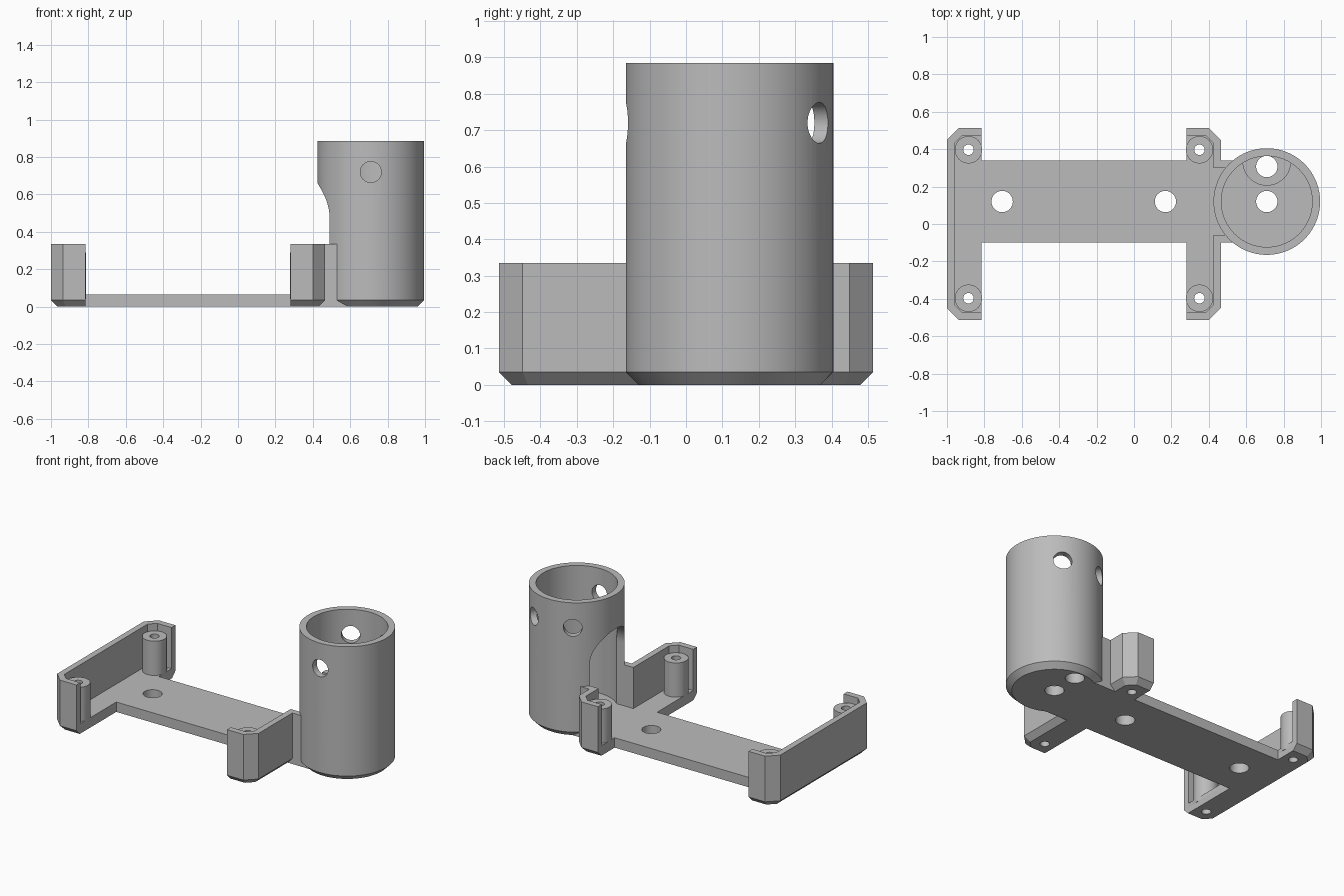
import bpy, bmesh, math
from mathutils import Matrix, Vector

cube = bpy.data.objects.get("Cube")
if cube:
    bpy.data.objects.remove(cube, do_unlink=True)

grey = bpy.data.materials.new("plain grey")
grey.use_nodes = True
grey.diffuse_color = (0.5, 0.5, 0.5, 1)
grey.node_tree.nodes["Principled BSDF"].inputs["Base Color"].default_value = (0.5, 0.5, 0.5, 1)

FLOOR, RIM, TOP = 0.065, 0.335, 0.885
CHAMFER, WALL = 0.035, 0.04
TX, TY, TR, BORE = 0.71, 0.12, 0.285, 0.243


def loft(name, rings):
    """Closed solid through matching rings of points."""
    bm = bmesh.new()
    loops = [[bm.verts.new(p) for p in ring] for ring in rings]
    n = len(loops[0])
    bm.faces.new(loops[0])
    bm.faces.new(loops[-1])
    for a, b in zip(loops, loops[1:]):
        for i in range(n):
            j = (i + 1) % n
            bm.faces.new((a[i], a[j], b[j], b[i]))
    bmesh.ops.recalc_face_normals(bm, faces=bm.faces)
    mesh = bpy.data.meshes.new(name)
    bm.to_mesh(mesh)
    bm.free()
    mesh.materials.append(grey)
    obj = bpy.data.objects.new(name, mesh)
    bpy.context.collection.objects.link(obj)
    return obj


def box(name, x0, x1, y0, y1, z0, z1):
    corners = [(x0, y0), (x1, y0), (x1, y1), (x0, y1)]
    return loft(name, [[(x, y, z) for x, y in corners] for z in (z0, z1)])


def round_solid(name, x, y, levels, n=96):
    """Upright turned solid from (radius, height) levels."""
    turn = [2 * math.pi * i / n for i in range(n)]
    return loft(name, [[(x + r * math.cos(a), y + r * math.sin(a), z) for a in turn]
                       for r, z in levels])


def side_cylinder(name, radius, length, angle, z):
    """Horizontal cylinder running outward from the tube axis."""
    obj = round_solid(name, 0, 0, [(radius, 0), (radius, length)])
    aim = Vector((math.cos(angle), math.sin(angle), 0)).to_track_quat('Z', 'Y').to_matrix().to_4x4()
    obj.data.transform(Matrix.Translation((TX, TY, z)) @ aim)
    return obj


def combine(body, tool, operation):
    tool.hide_render = True
    mod = body.modifiers.new("combine", 'BOOLEAN')
    mod.operation, mod.solver, mod.object = operation, 'EXACT', tool
    bpy.context.view_layer.objects.active = body
    bpy.ops.object.modifier_apply(modifier=mod.name)
    bpy.data.objects.remove(tool, do_unlink=True)


def arm_outline(side, inset, inner, z):
    """Cross arm outline with clipped outer corners, shrunk by inset."""
    outer, end, clip = 0.465 - inset, 0.514 - inset, 0.065 - 0.586 * inset
    half = [(inner, end), (outer - clip, end), (outer, end - clip)]
    pts = half + [(x, -y) for x, y in reversed(half)]
    return [(x if side > 0 else -0.535 - x, y, z) for x, y in pts]


# Base plate, neck, tube and the two cross arms
body = box("bracket_body", -0.9, 0.6, -0.10, 0.34, 0, FLOOR)
combine(body, box("neck", 0.44, 0.6, -0.10, 0.34, 0, RIM), 'UNION')
combine(body, round_solid("tube", TX, TY, [(TR - CHAMFER, 0), (TR, CHAMFER), (TR, TOP)]), 'UNION')
for side in (-1, 1):
    arm = loft("cross_arm", [arm_outline(side, CHAMFER, 0.28, 0),
                             arm_outline(side, 0, 0.28, CHAMFER),
                             arm_outline(side, 0, 0.28, RIM)])
    combine(body, arm, 'UNION')

# Hollow the arms, leaving thin outer walls
for side in (-1, 1):
    hollow = loft("arm_hollow", [arm_outline(side, WALL, 0.2, z) for z in (FLOOR, 0.4)])
    combine(body, hollow, 'DIFFERENCE')

# Tube bore and the arched doorway from the plate
combine(body, round_solid("bore", TX, TY, [(BORE, FLOOR), (BORE, 1)]), 'DIFFERENCE')
combine(body, box("doorway", 0.3, TX, TY - 0.18, TY + 0.18, FLOOR, 0.48), 'DIFFERENCE')
combine(body, side_cylinder("door_arch", 0.18, 0.4, math.pi, 0.48), 'DIFFERENCE')

# Low pad on the tube floor
pad = round_solid("floor_pad", TX, 0.335, [(0.13, 0.04), (0.13, 0.09)])
combine(pad, round_solid("pad_limit", TX, TY, [(0.26, 0), (0.26, 0.2)]), 'INTERSECT')
combine(body, pad, 'UNION')

# Screw standoffs in the four corners
for x in (-0.885, 0.35):
    for y in (-0.397, 0.397):
        combine(body, round_solid("standoff", x, y, [(0.073, 0.04), (0.073, 0.29)], 48), 'UNION')
        combine(body, round_solid("screw_hole", x, y, [(0.028, -0.1), (0.028, 0.5)], 32), 'DIFFERENCE')

# Through holes in the plate and tube floor
for x, y in ((-0.705, TY), (0.168, TY), (TX, TY), (TX, 0.307)):
    combine(body, round_solid("floor_hole", x, y, [(0.057, -0.1), (0.057, 0.3)], 48), 'DIFFERENCE')

# Three holes around the top of the tube
for degrees in (-90, 60, 120):
    combine(body, side_cylinder("tube_hole", 0.056, 0.4, math.radians(degrees), 0.72), 'DIFFERENCE')

bpy.ops.object.select_all(action='DESELECT')
body.select_set(True)
bpy.context.view_layer.objects.active = body
bpy.ops.object.shade_smooth_by_angle(angle=math.radians(30))
